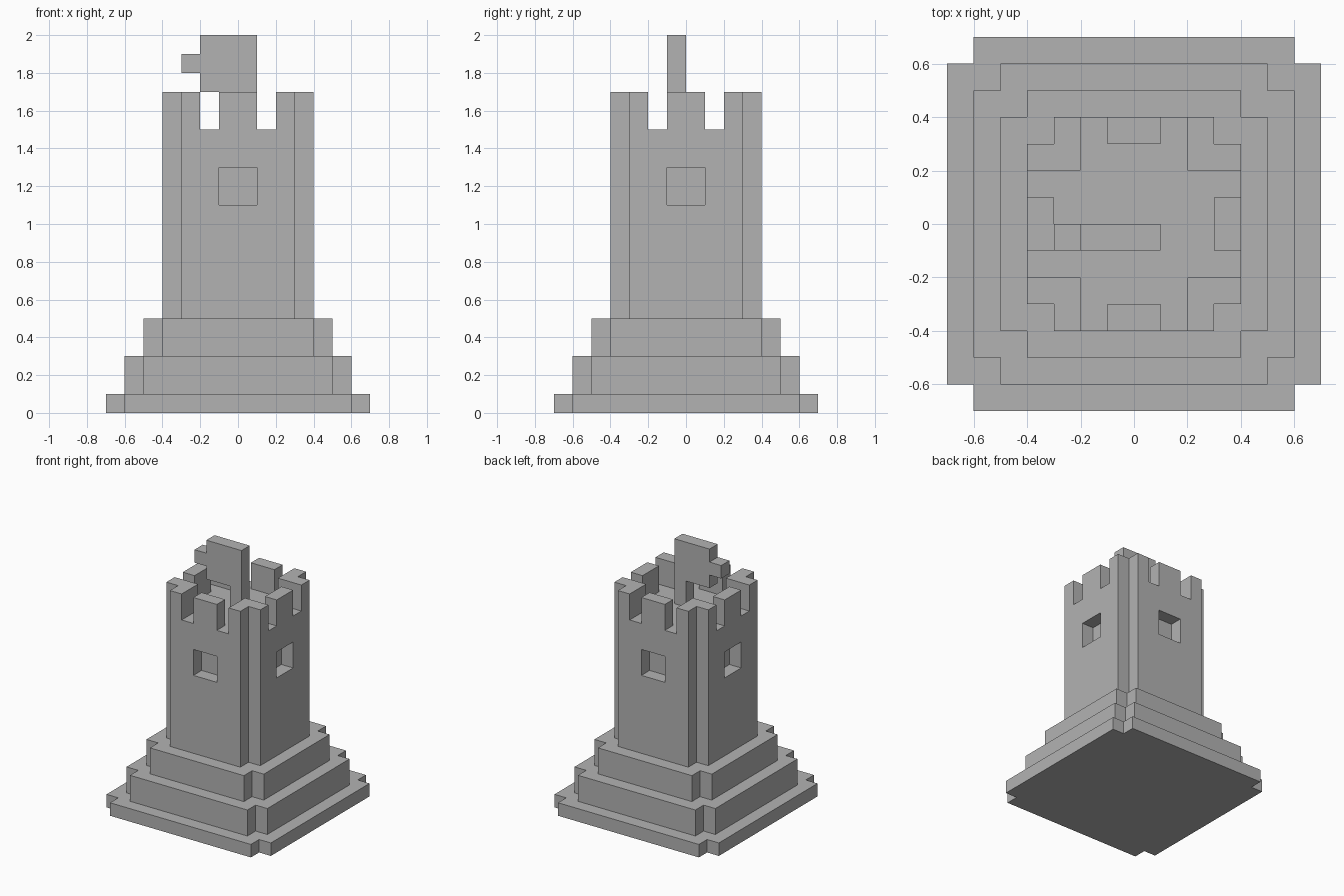
import bpy
import bmesh
from mathutils import Matrix, Vector

cube = bpy.data.objects.get("Cube")
if cube:
    bpy.data.objects.remove(cube, do_unlink=True)

stone = bpy.data.materials.new("grey_stone")
stone.use_nodes = True
GREY = (0.45, 0.45, 0.45, 1)
stone.diffuse_color = GREY
stone.node_tree.nodes["Principled BSDF"].inputs["Base Color"].default_value = GREY


def prism(name, outline, low, high, frame=Matrix.Identity(4)):
    """Extrude a flat outline from low to high along the frame's z axis."""
    bm = bmesh.new()
    base = bm.faces.new([bm.verts.new((x, y, low)) for x, y in outline])
    grown = bmesh.ops.extrude_face_region(bm, geom=[base], use_keep_orig=True)
    top = [v for v in grown["geom"] if isinstance(v, bmesh.types.BMVert)]
    bmesh.ops.translate(bm, verts=top, vec=Vector((0, 0, high - low)))
    bmesh.ops.recalc_face_normals(bm, faces=bm.faces)
    bm.transform(frame)
    mesh = bpy.data.meshes.new(name)
    bm.to_mesh(mesh)
    bm.free()
    mesh.materials.append(stone)
    obj = bpy.data.objects.new(name, mesh)
    bpy.context.collection.objects.link(obj)
    return obj


def four_fold(quarter):
    """Repeat a quarter outline around the centre."""
    points = list(quarter)
    for _ in range(3):
        quarter = [(-y, x) for x, y in quarter]
        points += quarter
    return points


def notched_square(half):
    inner = half - 0.1
    return four_fold([(half, inner), (inner, inner), (inner, half)])


def carve(target, cutter):
    cutter.hide_render = True
    mod = target.modifiers.new("carve", "BOOLEAN")
    mod.operation = "DIFFERENCE"
    mod.solver = "EXACT"
    mod.object = cutter
    bpy.context.view_layer.objects.active = target
    bpy.ops.object.modifier_apply(modifier=mod.name)
    bpy.data.objects.remove(cutter, do_unlink=True)


# Stepped base
prism("base_step_lower", notched_square(0.7), 0, 0.1)
prism("base_step_middle", notched_square(0.6), 0.1, 0.3)
prism("base_step_upper", notched_square(0.5), 0.3, 0.5)

# Tower, with the roof court and battlement gaps cut out of its top
tower = prism("tower", notched_square(0.4), 0.5, 1.7)
court = four_fold([(0.3, -0.1), (0.3, 0.1), (0.5, 0.1), (0.5, 0.2),
                   (0.2, 0.2), (0.2, 0.5), (0.1, 0.5)])
# The first point of each quarter is the far side of its middle merlon
court = four_fold([(0.3, 0.1), (0.5, 0.1), (0.5, 0.2), (0.2, 0.2),
                   (0.2, 0.5), (0.1, 0.5), (0.1, 0.3)])
carve(tower, prism("court_cutter", court, 1.5, 1.8))

# One recessed window in each wall
window = [(0.3, -0.1), (0.5, -0.1), (0.5, 0.1), (0.3, 0.1)]
for turn in range(4):
    carve(tower, prism("window_cutter", window, 1.1, 1.3))
    window = [(-y, x) for x, y in window]

# Flag and its short pole, drawn as an upright outline
upright = Matrix(((1, 0, 0, 0), (0, 0, 1, 0), (0, 1, 0, 0), (0, 0, 0, 1)))
flag = prism("flag", [(0, 1.5), (0.1, 1.5), (0.1, 2), (-0.2, 2), (-0.2, 1.9),
                      (-0.3, 1.9), (-0.3, 1.8), (-0.2, 1.8), (-0.2, 1.7),
                      (0, 1.7)], -0.1, 0, upright)
flag.data.flip_normals()
